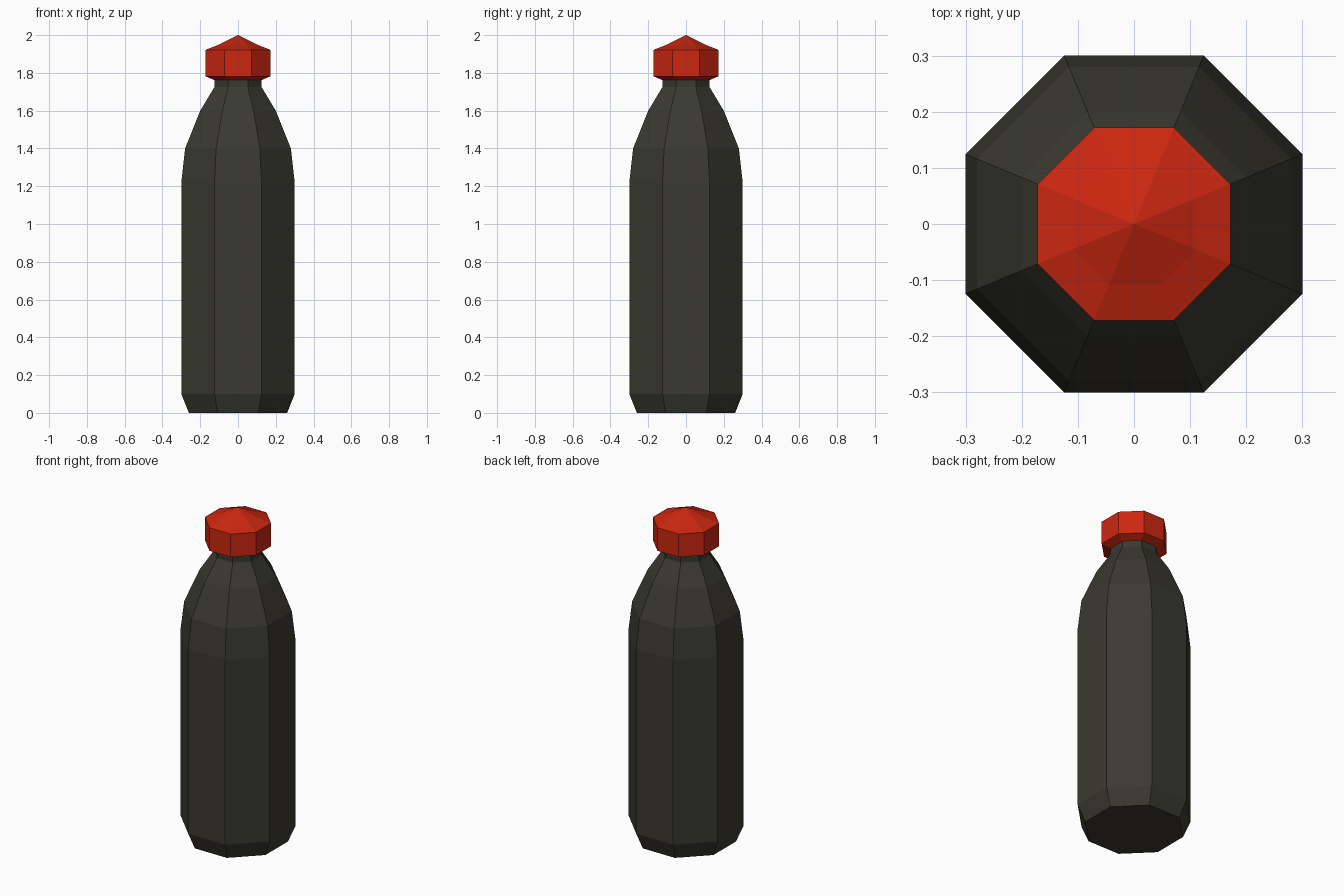
import bpy, bmesh, math

if "Cube" in bpy.data.objects:
    bpy.data.objects.remove(bpy.data.objects["Cube"])

SIDES = 8


def material(name, rgb):
    m = bpy.data.materials.new(name)
    m.diffuse_color = (*rgb, 1)
    m.use_nodes = True
    m.node_tree.nodes["Principled BSDF"].inputs["Base Color"].default_value = m.diffuse_color
    return m


def lathe(name, profile, mat):
    """Stack octagonal rings of (flat-to-centre distance, z); radius 0 is a point."""
    bm = bmesh.new()
    rings = []
    for flat, z in profile:
        r = flat / math.cos(math.pi / SIDES)
        angles = [(i + 0.5) * 2 * math.pi / SIDES for i in range(SIDES)]
        rings.append([bm.verts.new((r * math.cos(a), r * math.sin(a), z)) for a in angles])
    for low, high in zip(rings, rings[1:]):
        for i in range(SIDES):
            j = (i + 1) % SIDES
            bm.faces.new((low[i], low[j], high[j], high[i]))
    bm.faces.new(rings[0][::-1])
    if profile[-1][0] > 0:
        bm.faces.new(rings[-1])
    bmesh.ops.remove_doubles(bm, verts=bm.verts, dist=1e-5)
    bmesh.ops.recalc_face_normals(bm, faces=bm.faces)
    mesh = bpy.data.meshes.new(name)
    bm.to_mesh(mesh)
    bm.free()
    mesh.materials.append(mat)
    obj = bpy.data.objects.new(name, mesh)
    bpy.context.collection.objects.link(obj)
    return obj


# Bottle body with shoulder and neck
lathe("bottle_body", [(0.26, 0), (0.30, 0.10), (0.30, 1.22), (0.28, 1.40),
                      (0.20, 1.60), (0.125, 1.725), (0.125, 1.765)],
      material("dark olive grey", (0.042, 0.041, 0.030)))

# Faceted cap with pointed top
lathe("cap", [(0.125, 1.762), (0.172, 1.782), (0.172, 1.922), (0.11, 1.946), (0, 2.0)],
      material("red", (0.60, 0.020, 0.005)))
